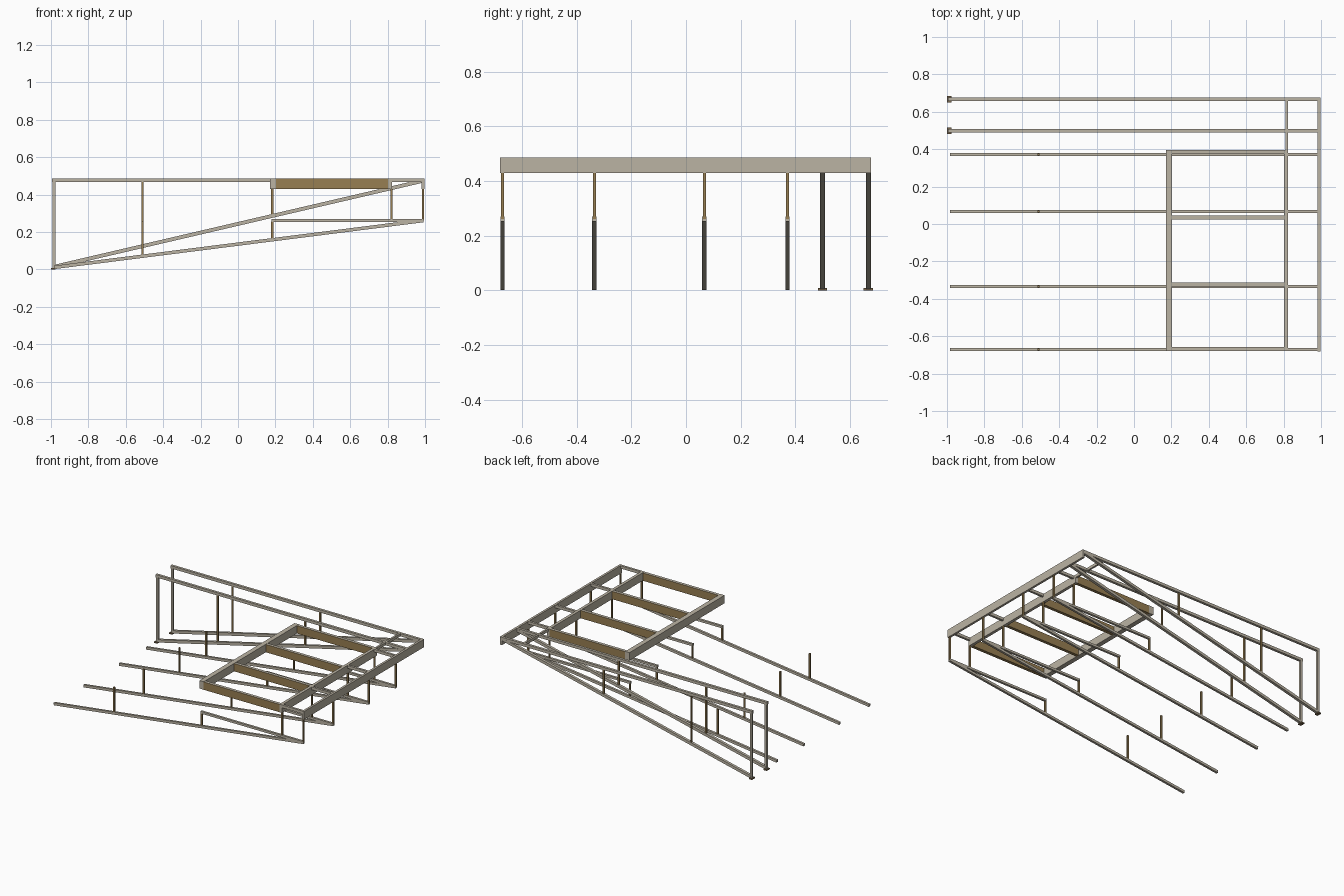
import bpy
import math
from mathutils import Vector

if "Cube" in bpy.data.objects:
    bpy.data.objects.remove(bpy.data.objects["Cube"])


def material(name, rgb):
    m = bpy.data.materials.new(name)
    m.diffuse_color = (*rgb, 1)
    m.use_nodes = True
    m.node_tree.nodes["Principled BSDF"].inputs["Base Color"].default_value = m.diffuse_color
    return m


PALE = material("pale_timber", (0.50, 0.455, 0.37))
BROWN = material("brown_timber", (0.31, 0.21, 0.085))
FOOT = material("foot_brown", (0.20, 0.14, 0.075))


def box(name, x, y, z, mat, top=None):
    """Box from (min, max) ranges, with an optional second material on top."""
    bpy.ops.mesh.primitive_cube_add(
        size=1, location=[(a + b) / 2 for a, b in (x, y, z)])
    ob = bpy.context.object
    ob.name = name
    for v in ob.data.vertices:
        v.co = Vector([c * (b - a) for c, (a, b) in zip(v.co, (x, y, z))])
    ob.data.materials.append(mat)
    if top:
        ob.data.materials.append(top)
        for p in ob.data.polygons:
            p.material_index = 1 if p.normal.z > 0.5 else 0
    return ob


def sloped_bar(name, y, start, end, width, depth):
    """Bar in the xz plane between two (x, z) centre points."""
    dx, dz = end[0] - start[0], end[1] - start[1]
    length = math.hypot(dx, dz)
    ob = box(name, (-length / 2, length / 2), (-width / 2, width / 2),
             (-depth / 2, depth / 2), PALE)
    ob.location = ((start[0] + end[0]) / 2, y, (start[1] + end[1]) / 2)
    ob.rotation_euler.y = -math.atan2(dz, dx)


def post(name, x, y, z0, z1, mat, w=0.011):
    box(name, (x - w / 2, x + w / 2), (y - w / 2, y + w / 2), (z0, z1), mat)


def height_on(start, end, x):
    return start[1] + (x - start[0]) / (end[0] - start[0]) * (end[1] - start[1])


TOP, UNDER = 0.487, 0.43

# Tall trusses with foot plates, posts, top chords and diagonals
d0, d1 = (-0.985, 0.014), (0.985, 0.473)
for y in (0.499, 0.667):
    box("foot_plate", (-1, -0.976), (y - 0.017, y + 0.017), (0, 0.009), FOOT)
    post("truss_end_post", -0.985, y, 0.008, 0.468, PALE, 0.016)
    box("truss_top_chord", (-0.995, 0.985), (y - 0.009, y + 0.009), (0.467, TOP), PALE)
    sloped_bar("truss_diagonal", y, d0, d1, 0.019, 0.02)
    for x in (-0.51, 0.183):
        post("truss_strut", x, y, height_on(d0, d1, x), 0.468, BROWN)

# Low ribs with sloping rafters, short rails and posts
r0, r1 = (-0.982, 0.011), (0.99, 0.261)
for y in (-0.671, -0.335, 0.067, 0.371):
    sloped_bar("low_rafter", y, r0, r1, 0.016, 0.018)
    box("low_rail", (0.178, 0.992), (y - 0.008, y + 0.008), (0.254, 0.27), PALE)
    for x in (-0.51, 0.183):
        post("low_strut", x, y, height_on(r0, r1, x), 0.256, BROWN)
    post("platform_post", 0.82, y, 0.268, UNDER, BROWN)
    post("platform_end_post", 0.988, y, 0.262, UNDER + 0.01, BROWN)
    # Short ties between the two cross beams
    box("short_tie", (0.82, 0.985), (y - 0.008, y + 0.008), (0.467, TOP), PALE)

# Cross beams of the platform
box("inner_beam", (0.17, 0.204), (-0.679, 0.396), (UNDER, TOP), PALE)
box("middle_beam", (0.802, 0.823), (-0.679, 0.396), (UNDER, TOP), PALE)
box("middle_beam_extension", (0.810, 0.823), (0.39, 0.667), (0.467, TOP), PALE)
box("end_beam", (0.982, 0.998), (-0.681, 0.676), (UNDER, TOP), PALE)

# Deep joists with brown sides and pale tops
for y in (-0.668, -0.323, 0.034, 0.385):
    box("deep_joist", (0.2, 0.806), (y - 0.011, y + 0.011),
        (UNDER, TOP - 0.001), BROWN, PALE)
